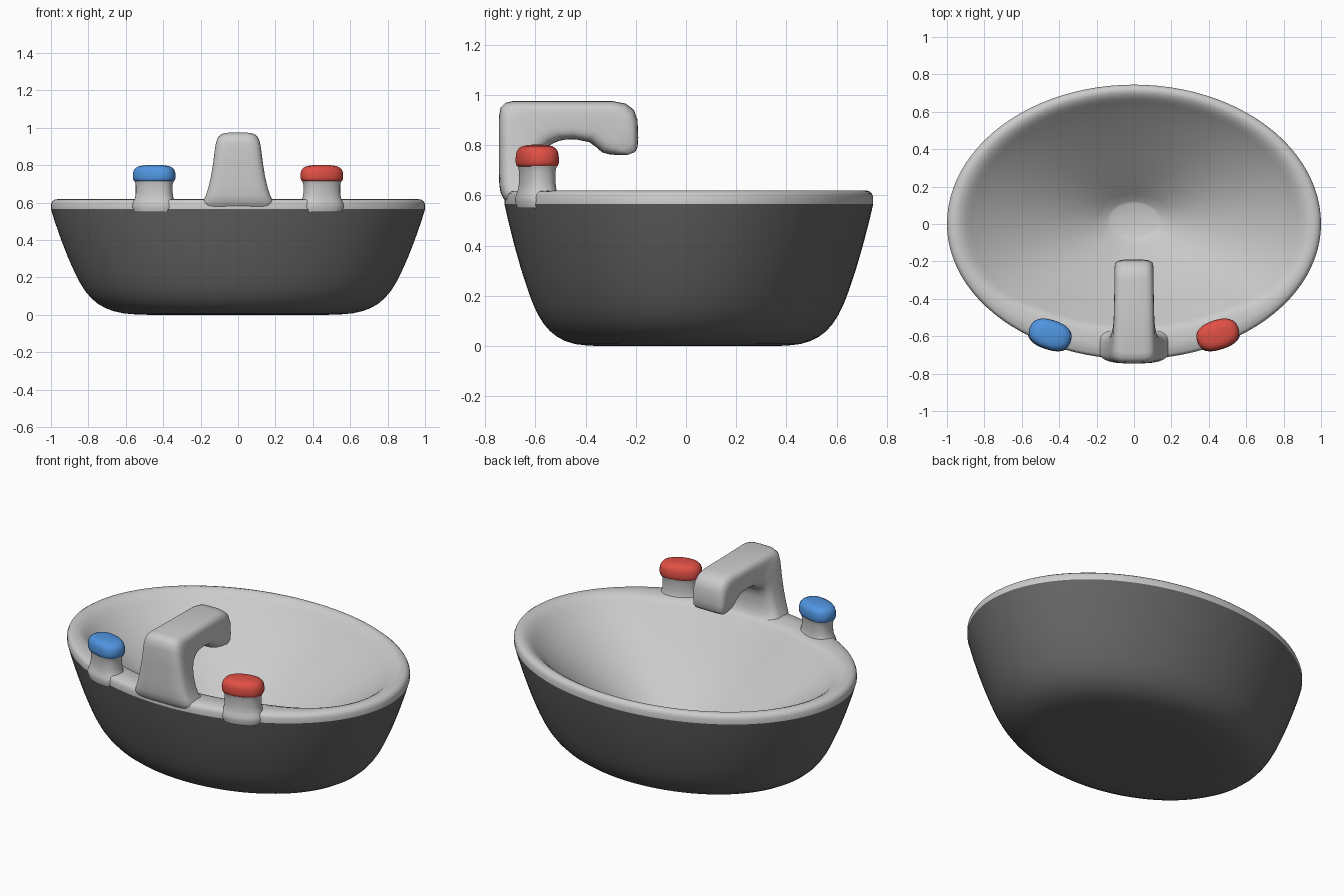
import bpy, math
from mathutils import Vector

if "Cube" in bpy.data.objects:
    bpy.data.objects.remove(bpy.data.objects["Cube"])


def power(v, e):
    return math.copysign(abs(v) ** e, v)


def ring(center, u, v, e=2.0, n=32):
    """Superellipse ring: half axes u and v, exponent e."""
    pts = []
    for i in range(n):
        a = 2 * math.pi * i / n
        pts.append(Vector(center) + Vector(u) * power(math.cos(a), 2 / e)
                   + Vector(v) * power(math.sin(a), 2 / e))
    return pts


def loft(name, rings, cap_start=True, cap_end=True, color=None):
    """Skin a list of rings into a smooth object."""
    n = len(rings[0])
    verts = [p for r in rings for p in r]
    faces = [(k * n + i, k * n + (i + 1) % n, (k + 1) * n + (i + 1) % n, (k + 1) * n + i)
             for k in range(len(rings) - 1) for i in range(n)]
    if cap_start:
        faces.append(tuple(reversed(range(n))))
    if cap_end:
        faces.append(tuple(range(len(verts) - n, len(verts))))
    mesh = bpy.data.meshes.new(name)
    mesh.from_pydata(verts, [], faces)
    mesh.update()
    ob = bpy.data.objects.new(name, mesh)
    bpy.context.collection.objects.link(ob)
    if color:
        mat = bpy.data.materials.new(name + "_color")
        mat.diffuse_color = (*color, 1)
        mat.use_nodes = True
        mat.node_tree.nodes["Principled BSDF"].inputs["Base Color"].default_value = mat.diffuse_color
        mesh.materials.append(mat)
    bpy.ops.object.select_all(action='DESELECT')
    ob.select_set(True)
    bpy.context.view_layer.objects.active = ob
    bpy.ops.object.shade_smooth_by_angle(angle=math.radians(50))
    return ob


def oval(r, z, cy=0.0, ratio=0.745, deck=0.0):
    """Basin outline, slightly flatter along the front; deck widens the front rim."""
    pts = ring((0, 0, z), (r, 0, 0), (0, r * ratio, 0), n=96)
    for p in pts:
        if p.y < 0:
            front = (p.y / (r * ratio)) ** 2
            p.y *= 0.97 * (1 - deck * min(1, 1.5 * front))
        p.y += cy
    return pts


# Dark outer shell with rounded foot
shell = [(.45, 0), (.54, .002), (.61, .008), (.665, .02), (.71, .037), (.75, .06),
         (.785, .09), (.815, .125), (.84, .163), (.865, .21), (.888, .26), (.91, .31),
         (.945, .4), (.98, .5), (1, .565)]
loft("basin_shell", [oval(r, z) for r, z in shell], cap_end=False, color=(.13, .13, .13))

# Rolled rim (wider at the front) and conical bowl running down to the small flat drain
bowl = [(1, .565), (1, .592), (.993, .607), (.98, .616), (.96, .62), (.94, .617),
        (.918, .608), (.895, .593), (.87, .572), (.84, .547), (.8, .516), (.7, .44),
        (.5, .3), (.3, .162), (.2, .094), (.145, .057), (.125, .05)]
loft("rim_and_bowl", [oval(r, z, .02 * (1 - r) / .87, .745 - .08 * max(0, .6 - r),
                           .15 * min(1, max(0, .98 - r) / .05) * min(1, r / .8))
                      for r, z in bowl], cap_start=False)

# Faucet: back edge (y, z), inner edge (y, z), half width
rungs = [
    (-.70, .555, -.52, .56, .20), (-.725, .585, -.545, .59, .197),
    (-.738, .61, -.565, .61, .187), (-.743, .64, -.578, .635, .173),
    (-.745, .69, -.583, .675, .158), (-.745, .75, -.583, .725, .145),
    (-.745, .82, -.575, .765, .135), (-.745, .91, -.555, .79, .126),
    (-.738, .95, -.53, .807, .121), (-.72, .968, -.505, .817, .116),
    (-.69, .975, -.48, .822, .112), (-.5, .975, -.44, .823, .107),
    (-.29, .975, -.385, .812, .105), (-.24, .965, -.355, .79, .105),
    (-.207, .94, -.335, .772, .105), (-.193, .90, -.31, .764, .105),
    (-.19, .83, -.28, .761, .102), (-.193, .79, -.25, .76, .096),
    (-.203, .772, -.235, .76, .085),
]
sections = []
for y0, z0, y1, z1, w in rungs:
    a, b = Vector((0, y0, z0)), Vector((0, y1, z1))
    sections.append(ring((a + b) / 2, (w, 0, 0), (b - a) / 2, e=4, n=40))
loft("faucet", sections)

# Taps: flared stem (scale, z) and domed cap, turned to follow the rim
stem = [(1.1, .55), (1.22, .578), (1.18, .597), (1.09, .613), (1.03, .63), (1, .65),
        (1, .695), (1.04, .71), (1.08, .722)]
cap = [(.88, .715), (.95, .718), (.99, .728), (1, .743), (.985, .76), (.94, .776),
       (.84, .788), (.68, .796), (.45, .8), (.2, .802)]


def tap(side, label, color):
    ang = side * math.radians(18)
    u = Vector((math.cos(ang), math.sin(ang), 0))
    v = Vector((-math.sin(ang), math.cos(ang), 0))

    def rings(profile, a, b):
        return [ring((side * .448, -.592, z), u * a * s, v * b * s, 2.4) for s, z in profile]

    loft(label + "_tap_stem", rings(stem, .1, .066))
    loft(label + "_tap_cap", rings(cap, .116, .079), color=color)


tap(-1, "cold", (.08, .3, .75))
tap(1, "hot", (.75, .08, .06))
